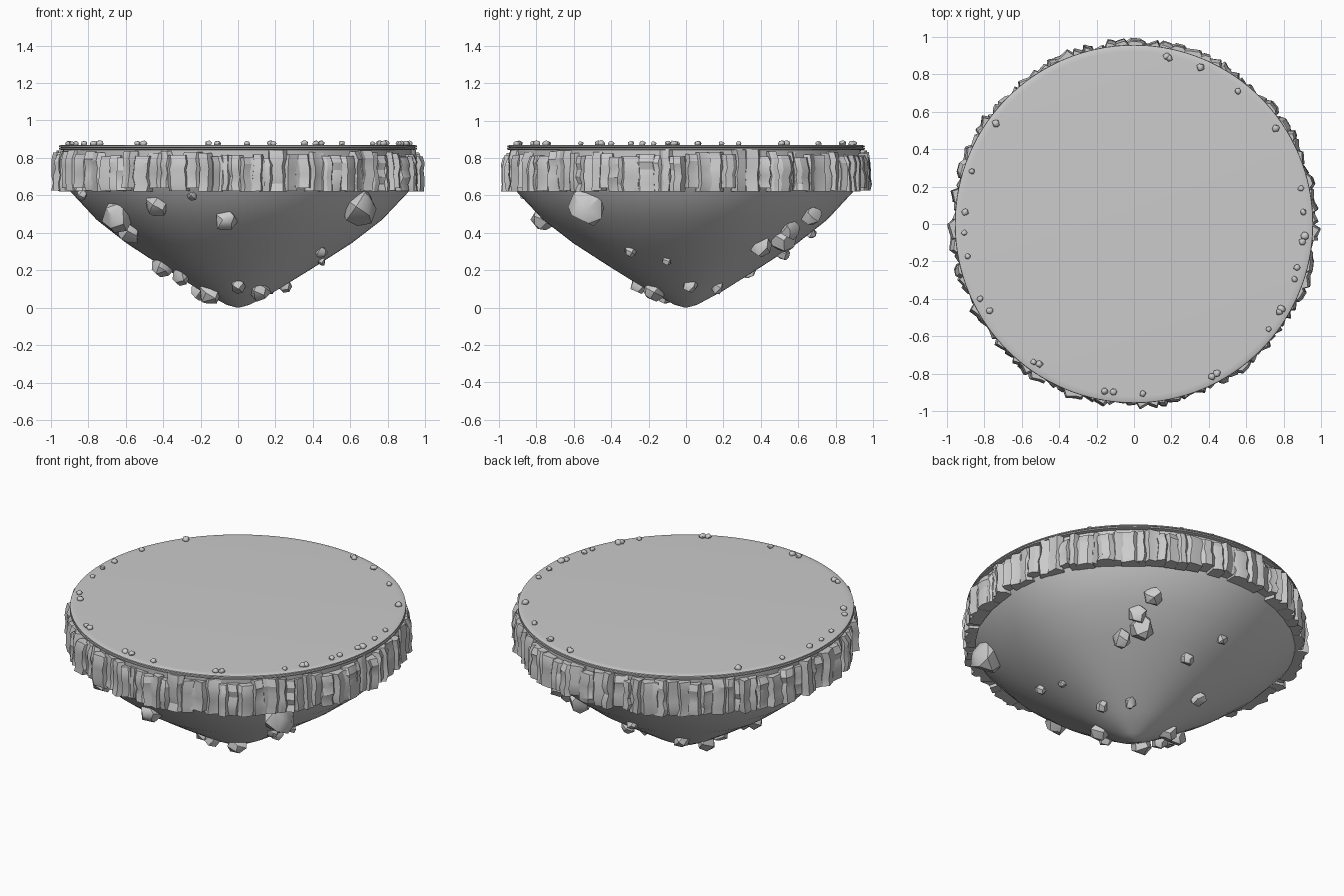
import bpy, bmesh, random
from math import radians, sin, cos, pi, hypot
from mathutils import Vector

rng = random.Random(11)
if "Cube" in bpy.data.objects:
    bpy.data.objects.remove(bpy.data.objects["Cube"])

stone = bpy.data.materials.new("grey_stone")
stone.use_nodes = True
GREY = (0.6, 0.6, 0.6, 1)
stone.diffuse_color = GREY
stone.node_tree.nodes["Principled BSDF"].inputs["Base Color"].default_value = GREY


def finish(bm, name, angle=None):
    """Turn a bmesh into a named object, smoothed below the given angle."""
    bmesh.ops.recalc_face_normals(bm, faces=bm.faces)
    mesh = bpy.data.meshes.new(name)
    bm.to_mesh(mesh)
    bm.free()
    mesh.materials.append(stone)
    obj = bpy.data.objects.new(name, mesh)
    bpy.context.collection.objects.link(obj)
    if angle:
        bpy.ops.object.select_all(action='DESELECT')
        obj.select_set(True)
        bpy.context.view_layer.objects.active = obj
        bpy.ops.object.shade_smooth_by_angle(angle=radians(angle))
    return obj


def skin(bm, rings):
    """Bridge closed rings of points and cap both ends."""
    rows = [[bm.verts.new(p) for p in ring] for ring in rings]
    n = len(rows[0])
    for a, b in zip(rows, rows[1:]):
        for i in range(n):
            j = (i + 1) % n
            bm.faces.new((a[i], a[j], b[j], b[i]))
    bm.faces.new(rows[0][::-1])
    bm.faces.new(rows[-1])


def lathe(name, profile, sides, angle, wobble=0.0):
    """Spin a (radius, height) profile, with a few soft lobes."""
    bm = bmesh.new()
    rings = []
    for r, z in profile:
        ring = []
        for i in range(sides):
            t = 2 * pi * i / sides
            k = r * (1 + wobble * sin(3 * t + 0.6) + wobble * sin(5 * t) / 2)
            ring.append((k * cos(t), k * sin(t), z))
        rings.append(ring)
    skin(bm, rings)
    return finish(bm, name, angle)


# Tapered underside
CONE = [(0.005, 0), (0.06, 0.015), (0.2, 0.09), (0.4, 0.215),
        (0.6, 0.345), (0.76, 0.47), (0.9, 0.62)]
lathe("underside", CONE + [(0.92, 0.66)], 64, 60, 0.018)

# Inner wall behind the columns and thin round top
lathe("inner_wall", [(0.925, 0.65), (0.935, 0.85)], 96, 30)
lathe("top_lip", [(0.94, 0.842), (0.957, 0.845), (0.957, 0.852), (0.94, 0.855)], 128, 30)
lathe("top_disc", [(0.94, 0.852), (0.956, 0.858), (0.955, 0.865),
                   (0.945, 0.869), (0.92, 0.87)], 128, 40)

# Ragged ring of rock columns
bm = bmesh.new()
angle = 0.0
while angle < 2 * pi - 0.02:
    width = rng.uniform(0.045, 0.1)
    mid = angle + width / 2
    out = Vector((cos(mid), sin(mid), 0))
    side = Vector((-sin(mid), cos(mid), 0))
    reach = rng.uniform(0.955, 0.99)
    bottom = rng.choice((0.62, 0.622, 0.625, 0.64))
    top = rng.uniform(0.8, 0.845)
    twist = rng.uniform(-0.012, 0.012)
    w = width * 0.54
    section = [(-w, 0.9), (-w, reach - 0.018 - twist), (-w * 0.5, reach + twist),
               (w * 0.45, reach - twist), (w, reach - 0.02 + twist), (w, 0.9)]
    rings = []
    for level in range(6):
        z = bottom + (top - bottom) * level / 5
        shift = rng.uniform(-0.006, 0.006)
        bulge = rng.uniform(-0.008, 0.006) - (0.012 if level == 5 else 0)
        ring = []
        for s, r in section:
            r += bulge if r > 0.91 else 0
            p = out * r + side * (s + shift)
            p *= min(1, 0.998 / hypot(p.x, p.y))
            ring.append(p + Vector((0, 0, z)))
        rings.append(ring)
    skin(bm, rings)
    angle += width * 0.93
finish(bm, "cliff_columns", 25)


def radius_at(z):
    """Radius of the underside at a height."""
    for (r0, z0), (r1, z1) in zip(CONE, CONE[1:]):
        if z <= z1:
            return r0 + (r1 - r0) * (z - z0) / (z1 - z0)
    return CONE[-1][0]


def boulder(bm, centre, size, points, stretch):
    """Add a chipped stone as the hull of scattered points."""
    verts = []
    for i in range(points):
        u = 1 - 2 * (i + 0.5) / points
        t = i * 2.4 + rng.uniform(-0.4, 0.4)
        c = (1 - u * u) ** 0.5
        d = Vector((c * cos(t), c * sin(t), u * stretch))
        verts.append(bm.verts.new(centre + d * size * rng.uniform(0.85, 1.1)))
    hull = bmesh.ops.convex_hull(bm, input=verts)
    spare = {g for g in hull["geom_interior"] if isinstance(g, bmesh.types.BMVert)}
    bmesh.ops.delete(bm, geom=list(spare), context='VERTS')


# Boulders stuck in the underside: direction, height, size
BOULDERS = [(216, .49, .09), (213, .41, .065), (239, .55, .07), (265, .47, .065),
            (321, .54, .1), (194, .22, .06), (205, .17, .05), (217, .08, .06),
            (270, .12, .045), (304, .09, .06), (5, .12, .04), (326, .3, .035),
            (347, .25, .025), (43, .33, .06), (54, .37, .075), (52, .42, .06),
            (58, .49, .06), (45, .11, .035), (86, .29, .045), (121, .2, .05),
            (98, .4, .035), (160, .09, .06), (254, .6, .035), (200, .6, .03)]
bm = bmesh.new()
for direction, z, size in BOULDERS:
    t = radians(direction)
    r = radius_at(z) + size * 0.12
    boulder(bm, Vector((r * cos(t), r * sin(t), z)), size, 15, rng.uniform(0.9, 1.25))
finish(bm, "underside_boulders", 35)

# Pebbles along the rim of the top
PEBBLES = [12, 4, -4, -6, -15, -19, -30, -31, -38, -61, -63, -87, -97, -100,
           -124, -126, -149, -154, -169, 183, 176, 162, 144, 78, 79, 67, 52, 34]
bm = bmesh.new()
for direction in PEBBLES:
    t = radians(direction)
    r = rng.uniform(0.9, 0.915)
    boulder(bm, Vector((r * cos(t), r * sin(t), 0.877)),
            rng.uniform(0.015, 0.023), 24, 0.8)
finish(bm, "rim_pebbles", 50)
